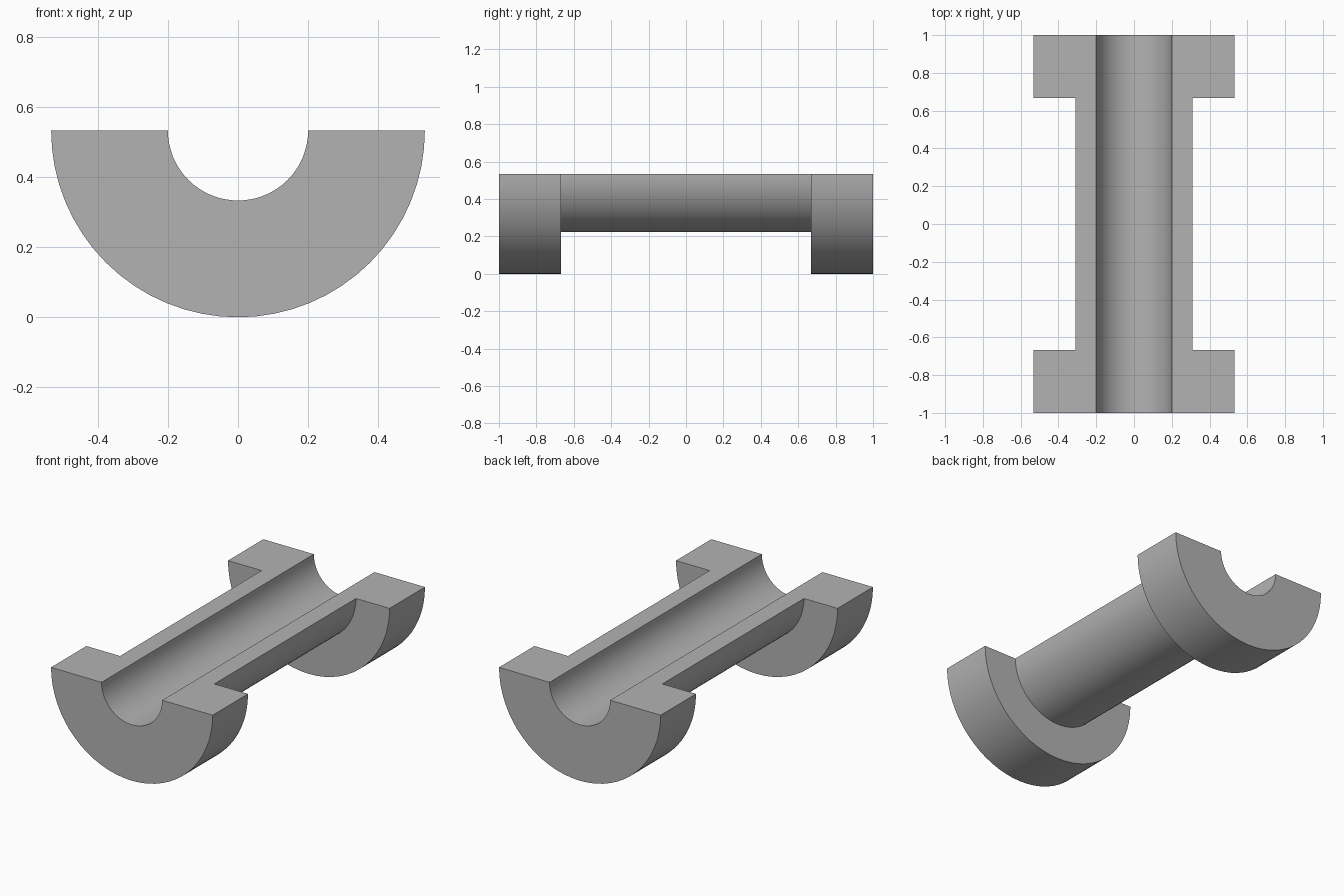
import bpy, bmesh, math

cube = bpy.data.objects.get("Cube")
if cube:
    bpy.data.objects.remove(cube, do_unlink=True)

# Main dimensions
FLANGE_R, SHAFT_R, BORE_R = 0.533, 0.311, 0.2
END_Y, INNER_Y = 1.0, 0.667
SEGMENTS = 32

grey = bpy.data.materials.new("plain grey")
grey.use_nodes = True
color = (0.45, 0.45, 0.45, 1)
grey.diffuse_color = color
grey.node_tree.nodes["Principled BSDF"].inputs["Base Color"].default_value = color

# Closed radius/length section: bore, end flanges and thinner shaft
profile = [(BORE_R, -END_Y), (FLANGE_R, -END_Y), (FLANGE_R, -INNER_Y), (SHAFT_R, -INNER_Y),
           (SHAFT_R, INNER_Y), (FLANGE_R, INNER_Y), (FLANGE_R, END_Y), (BORE_R, END_Y)]

# Sweep the section through the lower half turn
bm = bmesh.new()
rings = []
for i in range(SEGMENTS + 1):
    a = math.pi + math.pi * i / SEGMENTS
    rings.append([bm.verts.new((r * math.cos(a), y, FLANGE_R + r * math.sin(a)))
                  for r, y in profile])
n = len(profile)
for a, b in zip(rings, rings[1:]):
    for j in range(n):
        k = (j + 1) % n
        bm.faces.new((a[j], a[k], b[k], b[j]))

# Flat split faces along the top
bm.faces.new(rings[0])
bm.faces.new(rings[-1])
bmesh.ops.recalc_face_normals(bm, faces=bm.faces)

mesh = bpy.data.meshes.new("half_spool")
bm.to_mesh(mesh)
bm.free()
mesh.materials.append(grey)
spool = bpy.data.objects.new("half_spool", mesh)
bpy.context.collection.objects.link(spool)

# Smooth curved walls, crisp rims
bpy.ops.object.select_all(action='DESELECT')
spool.select_set(True)
bpy.context.view_layer.objects.active = spool
bpy.ops.object.shade_smooth_by_angle(angle=math.radians(30))
